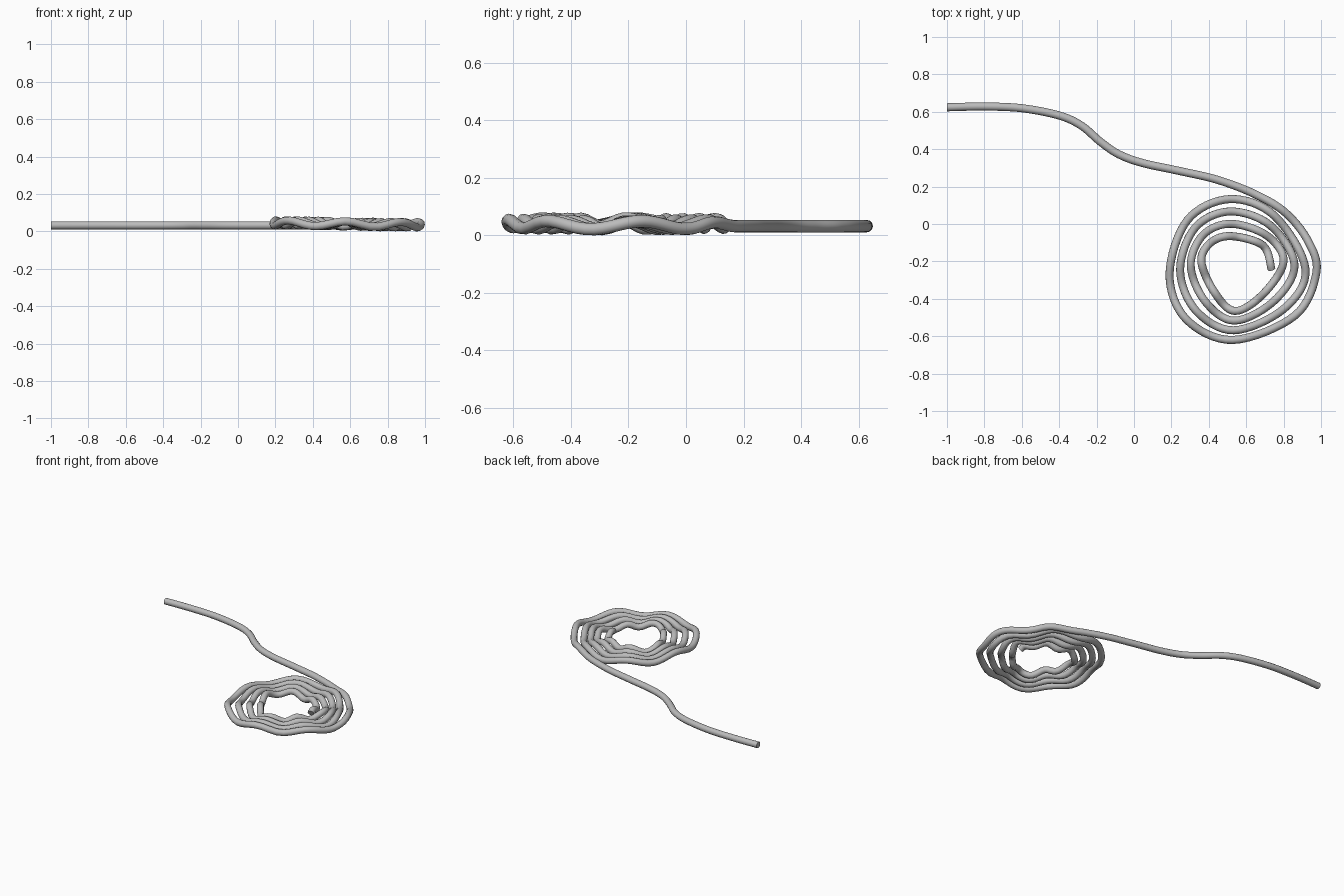
import bpy
from math import atan2, cos, radians
from mathutils import Vector

cube = bpy.data.objects.get("Cube")
if cube:
    bpy.data.objects.remove(cube)

RADIUS = 0.0215
CENTRE = Vector((0.57, -0.25))
TURNS = 4
STEPS = 8  # samples between neighbouring path points

# Loose tail, running from its free end into the coil
tail = [(-1, .624), (-.8, .628), (-.6, .619), (-.4, .58), (-.28, .525), (-.18, .44),
        (-.08, .372), (.05, .325), (.25, .282), (.45, .235), (.65, .158), (.81, .06), (.93, -.09)]

# Outermost and innermost turns, clockwise from the right side
outer = [(.975, -.26), (.86, -.49), (.53, -.62), (.28, -.51),
         (.19, -.27), (.285, .02), (.51, .133), (.75, .045)]
inner = [(.80, -.2), (.69, -.375), (.54, -.465), (.43, -.365),
         (.36, -.2), (.41, -.1), (.52, -.065), (.69, -.115)]

# Spiral path: each turn blends from the outer shape to the inner one
path = [Vector(p) for p in tail]
for turn in range(TURNS):
    for a, b in zip(outer, inner):
        path.append(Vector(a).lerp(Vector(b), turn / (TURNS - 1)))
path.append(Vector((.735, -.24)))


def spline_point(p0, p1, p2, p3, t):
    """Catmull-Rom point between p1 and p2."""
    return 0.5 * (2 * p1 + (p2 - p0) * t + (2 * p0 - 5 * p1 + 4 * p2 - p3) * t ** 2
                  + (3 * p1 - p0 - 3 * p2 + p3) * t ** 3)


def height(p, position):
    """Flat tail, then a gentle up and down wave around the coil."""
    angle = atan2(p.y - CENTRE.y, p.x - CENTRE.x)
    wave = 0.041 + 0.014 * cos(7 * (angle - radians(14))) - 0.005 * cos(angle)
    blend = min(max((position - 9.8) / 1.2, 0), 1)
    return 0.033 + (wave - 0.033) * blend


points = []
for i in range(len(path) - 1):
    p0, p3 = path[max(i - 1, 0)], path[min(i + 2, len(path) - 1)]
    for k in range(STEPS):
        p = spline_point(p0, path[i], path[i + 1], p3, k / STEPS)
        points.append((p.x, p.y, height(p, i + k / STEPS)))
points.append((*path[-1], height(path[-1], len(path))))

# Round tube along the path
curve = bpy.data.curves.new("coiled_rope", "CURVE")
curve.dimensions = "3D"
curve.bevel_depth = RADIUS
curve.bevel_resolution = 4
curve.use_fill_caps = True
spline = curve.splines.new("POLY")
spline.points.add(len(points) - 1)
for target, p in zip(spline.points, points):
    target.co = (*p, 1)

rope = bpy.data.objects.new("coiled_rope", curve)
bpy.context.collection.objects.link(rope)
bpy.ops.object.select_all(action="DESELECT")
rope.select_set(True)
bpy.context.view_layer.objects.active = rope
bpy.ops.object.convert(target="MESH")
rope = bpy.context.object

# Rest the coil on the floor
lowest = min(v.co.z for v in rope.data.vertices)
for v in rope.data.vertices:
    v.co.z -= lowest
bpy.ops.object.shade_smooth_by_angle(angle=radians(50))

# Plain grey
grey = bpy.data.materials.new("light_grey")
grey.use_nodes = True
colour = (0.5, 0.5, 0.5, 1)
grey.diffuse_color = colour
grey.node_tree.nodes["Principled BSDF"].inputs["Base Color"].default_value = colour
rope.data.materials.clear()
rope.data.materials.append(grey)
